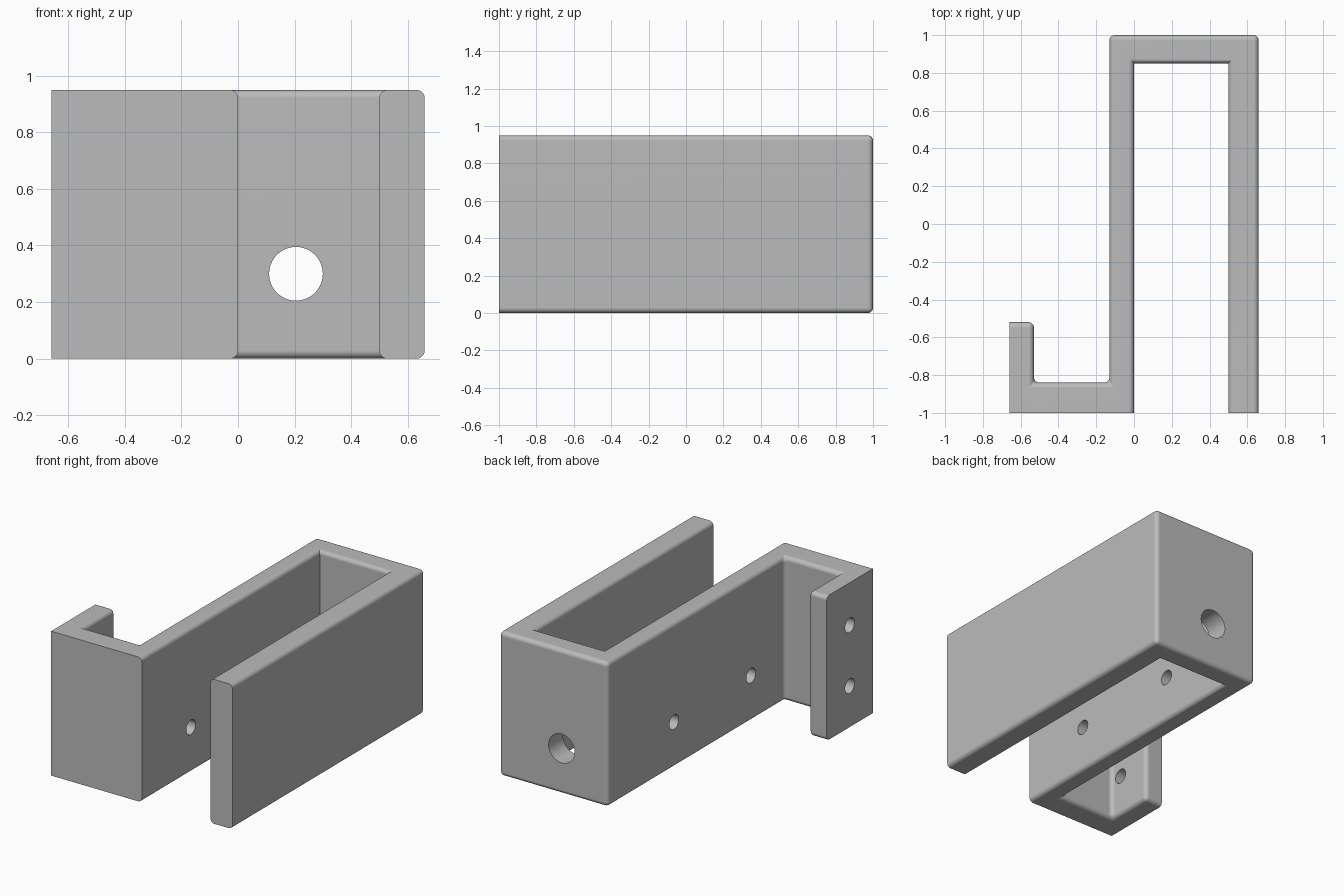
import bpy
import bmesh
from math import pi, radians
from mathutils import Matrix, Vector

HEIGHT, RADIUS = 0.95, 0.028

cube = bpy.data.objects.get("Cube")
if cube:
    bpy.data.objects.remove(cube, do_unlink=True)

grey = bpy.data.materials.new("plain grey")
grey.use_nodes = True
colour = (0.5, 0.5, 0.5, 1)
grey.diffuse_color = colour
grey.node_tree.nodes["Principled BSDF"].inputs["Base Color"].default_value = colour


def make_object(name, bm):
    mesh = bpy.data.meshes.new(name)
    bm.to_mesh(mesh)
    bm.free()
    obj = bpy.data.objects.new(name, mesh)
    bpy.context.collection.objects.link(obj)
    mesh.materials.append(grey)
    return obj


# Clip body: a long channel with a small hook, extruded upwards
outline = [(-.66, -1), (0, -1), (0, .85), (.5, .85), (.5, -1), (.66, -1),
           (.66, 1), (-.13, 1), (-.13, -.84), (-.53, -.84), (-.53, -.52), (-.66, -.52)]
bm = bmesh.new()
base = bm.faces.new([bm.verts.new((x, y, 0)) for x, y in outline])
extruded = bmesh.ops.extrude_face_region(bm, geom=[base])["geom"]
top = [v for v in extruded if isinstance(v, bmesh.types.BMVert)]
bmesh.ops.translate(bm, verts=top, vec=(0, 0, HEIGHT))
bmesh.ops.recalc_face_normals(bm, faces=bm.faces)


# Round every edge except those of the front, the hook's outer side and the channel's inner corners
def is_rounded(edge):
    a, b = (v.co for v in edge.verts)
    on_front = min(a.y, b.y) < -.99 and abs(a.y - b.y) < .01
    on_side = max(a.x, b.x) < -.65
    hook_corner = max(a.x, b.x) < -.65 and abs(a.z - b.z) > .1
    inner_corner = abs(a.z - b.z) > .1 and abs(a.y - .85) < .01
    return not (on_front or on_side or hook_corner or inner_corner)


bmesh.ops.bevel(bm, geom=[e for e in bm.edges if is_rounded(e)], offset=RADIUS,
                offset_type='OFFSET', segments=5, profile=0.5, affect='EDGES')
body = make_object("hook_clip_body", bm)

# Drill holes: (centre, radius, length, axis to turn the drill about)
holes = [((.205, .92, .3), .095, .4, 'X'),
         ((-.065, .31, .3), .048, .3, 'Y'),
         ((-.065, -.49, .3), .048, .3, 'Y'),
         ((-.595, -.76, .67), .048, .3, 'Y'),
         ((-.595, -.76, .27), .048, .3, 'Y')]
bm = bmesh.new()
for centre, radius, length, axis in holes:
    bmesh.ops.create_cone(bm, cap_ends=True, segments=48, radius1=radius, radius2=radius, depth=length,
                          matrix=Matrix.Translation(Vector(centre)) @ Matrix.Rotation(pi / 2, 4, axis))
drill = make_object("hole_cutter", bm)
drill.hide_render = True

cut = body.modifiers.new("holes", 'BOOLEAN')
cut.object = drill
cut.operation = 'DIFFERENCE'
cut.solver = 'EXACT'
bpy.ops.object.select_all(action='DESELECT')
body.select_set(True)
bpy.context.view_layer.objects.active = body
bpy.ops.object.modifier_apply(modifier=cut.name)
bpy.data.objects.remove(drill, do_unlink=True)

# Smooth rounded edges while the broad faces stay flat
bpy.ops.object.shade_smooth_by_angle(angle=radians(35))
weighted = body.modifiers.new("flat faces", 'WEIGHTED_NORMAL')
weighted.keep_sharp = True
